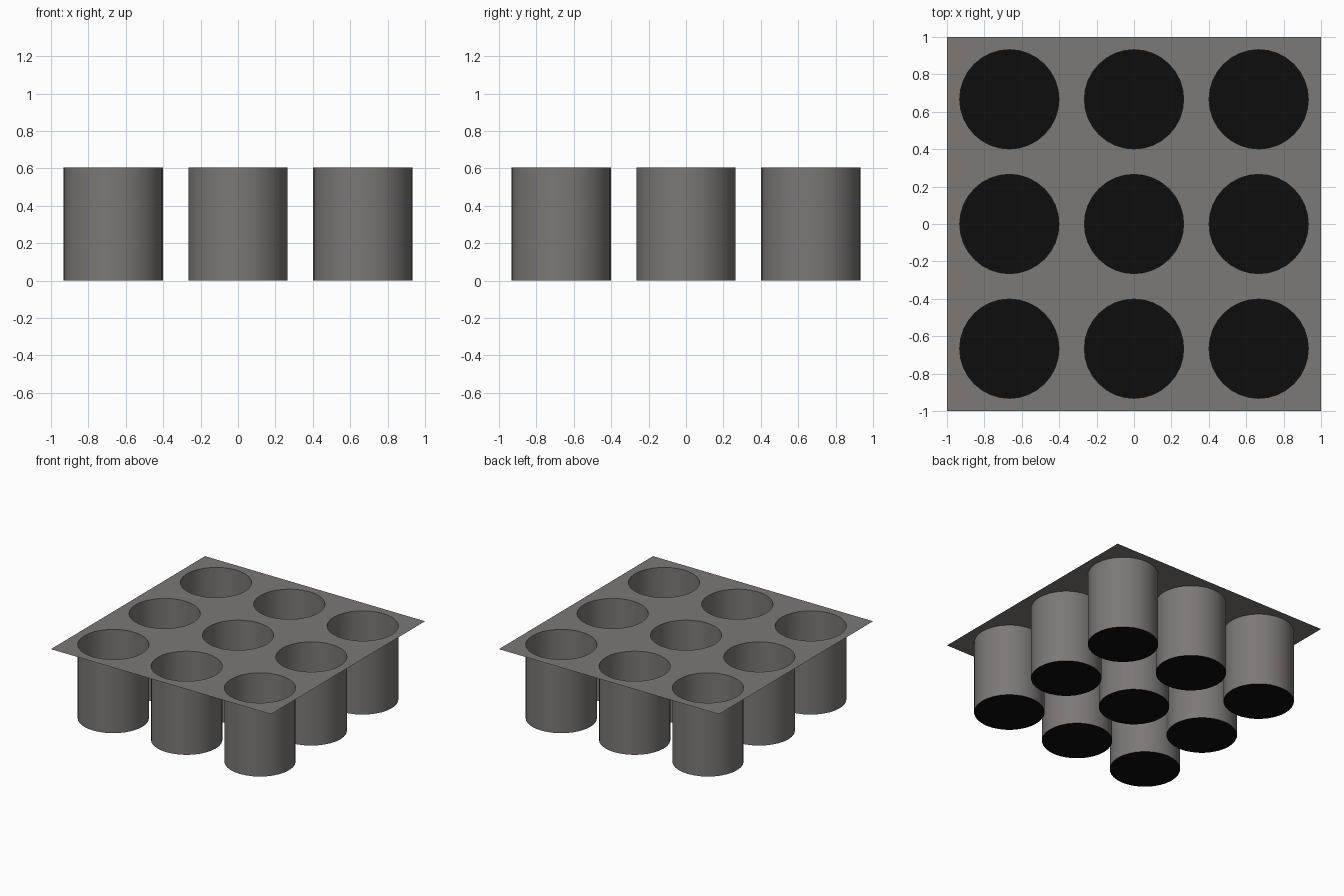
import bpy, bmesh, math

if "Cube" in bpy.data.objects:
    bpy.data.objects.remove(bpy.data.objects["Cube"])

SEG, R, H, PITCH = 32, 0.2655, 0.605, 2 / 3


def material(name, rgb):
    m = bpy.data.materials.new(name)
    m.diffuse_color = (*rgb, 1)
    m.use_nodes = True
    m.node_tree.nodes["Principled BSDF"].inputs["Base Color"].default_value = m.diffuse_color
    return m


grey = material("warm grey", (0.205, 0.188, 0.183))
black = material("black", (0.004, 0.004, 0.004))
centres = [(i * PITCH, j * PITCH) for i in (-1, 0, 1) for j in (-1, 0, 1)]
dirs = [(math.cos(2 * math.pi * k / SEG), math.sin(2 * math.pi * k / SEG)) for k in range(SEG)]


def finish(bm, name, mats):
    me = bpy.data.meshes.new(name)
    bm.to_mesh(me)
    bm.free()
    ob = bpy.data.objects.new(name, me)
    bpy.context.collection.objects.link(ob)
    for m in mats:
        me.materials.append(m)
    return ob


def bridge(bm, a, b):
    return [bm.faces.new((a[k], b[k], b[(k + 1) % SEG], a[(k + 1) % SEG])) for k in range(SEG)]


# Thin tray top: nine square cells, each with a round hole
bm = bmesh.new()
for cx, cy in centres:
    hole = [bm.verts.new((cx + R * c, cy + R * s, H)) for c, s in dirs]
    edge = []
    for c, s in dirs:
        f = PITCH / 2 / max(abs(c), abs(s))
        edge.append(bm.verts.new((cx + f * c, cy + f * s, H)))
    bridge(bm, hole, edge)
bmesh.ops.remove_doubles(bm, verts=bm.verts, dist=1e-4)
finish(bm, "tray_top", [grey])

# Open cups with a black floor
for n, (cx, cy) in enumerate(centres):
    bm = bmesh.new()
    low = [bm.verts.new((cx + R * c, cy + R * s, 0)) for c, s in dirs]
    top = [bm.verts.new((cx + R * c, cy + R * s, H)) for c, s in dirs]
    for f in bridge(bm, low, top):
        f.smooth = True
    floor = bm.faces.new(low)
    floor.material_index = 1
    for e in floor.edges:
        e.smooth = False
    finish(bm, f"cup_{n + 1}", [grey, black])
